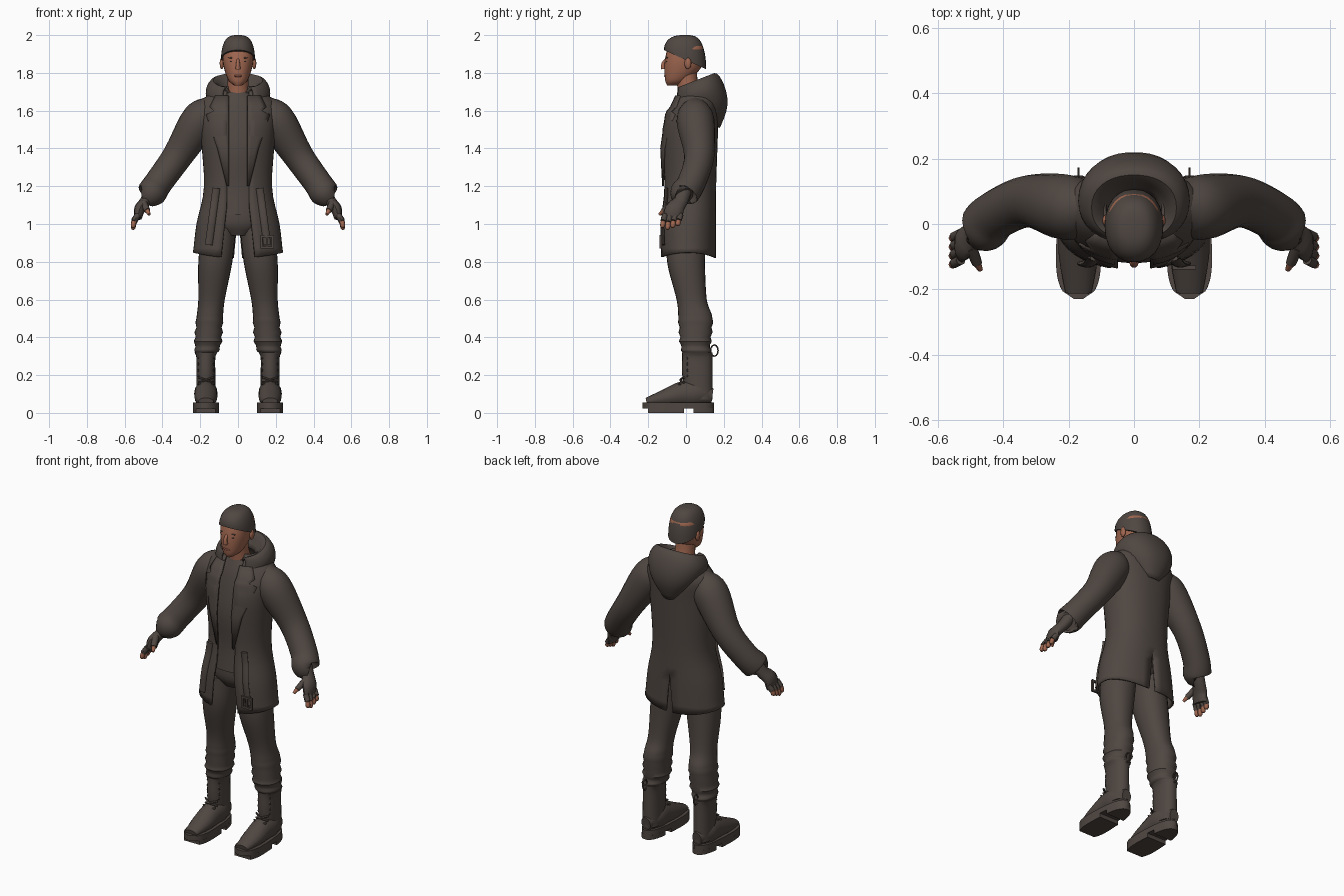
import bpy, bmesh, math
from mathutils import Vector

cube = bpy.data.objects.get("Cube")
if cube:
    bpy.data.objects.remove(cube, do_unlink=True)


def material(name, red, green, blue):
    mat = bpy.data.materials.new(name)
    mat.use_nodes = True
    mat.diffuse_color = (red, green, blue, 1)
    shader = mat.node_tree.nodes["Principled BSDF"]
    shader.inputs["Base Color"].default_value = (red, green, blue, 1)
    return mat


CLOTH = material("dark brown cloth", .078, .062, .053)
SKIN = material("tan skin", .35, .135, .08)
LIPS = material("muted lips", .27, .09, .06)
ROUNDNESS = 2.2


def finish(name, bm, mat, mirror=False, thickness=0, closed=True):
    """Turn a bmesh into a smooth shaded object, optionally mirrored."""
    if closed:
        bmesh.ops.recalc_face_normals(bm, faces=bm.faces)
    mesh = bpy.data.meshes.new(name)
    bm.to_mesh(mesh)
    bm.free()
    mesh.materials.append(mat)
    part = bpy.data.objects.new(name, mesh)
    bpy.context.collection.objects.link(part)
    if mirror:
        part.modifiers.new("mirror", 'MIRROR').use_mirror_merge = False
    if thickness:
        part.modifiers.new("thickness", 'SOLIDIFY').thickness = thickness
    bpy.ops.object.select_all(action='DESELECT')
    part.select_set(True)
    bpy.context.view_layer.objects.active = part
    bpy.ops.object.shade_smooth_by_angle(angle=math.radians(45))


def smooth(keys, steps):
    """Pass a smooth curve through key rows of any length."""
    keys = [Vector(key) for key in keys]
    ends = [keys[0] * 2 - keys[1], *keys, keys[-1] * 2 - keys[-2]]
    rows = []
    for before, start, end, after in zip(ends, ends[1:], ends[2:], ends[3:]):
        for step in range(steps):
            t = step / steps
            ease = t * t * (3 - 2 * t)
            leave, arrive = (end - before) / 2, (after - start) / 2
            rows.append(start * (1 - ease) + end * ease
                        + leave * t * (1 - t) ** 2 - arrive * t * t * (1 - t))
    return rows + [keys[-1]]


def bridge(rows, closed):
    """Join rows of points with quads, capping the ends of closed rows."""
    bm = bmesh.new()
    verts = [[bm.verts.new(point) for point in row] for row in rows]
    count = len(verts[0])
    for low, high in zip(verts, verts[1:]):
        for j in range(count if closed else count - 1):
            k = (j + 1) % count
            bm.faces.new((low[j], low[k], high[k], high[j]))
    if closed:
        bm.faces.new(verts[0])
        bm.faces.new(verts[-1])
    return bm


def power(value, exponent):
    return math.copysign(abs(value) ** exponent, value)


def loft(name, rings, mat, gap=None, slope=None, edit=None, steps=4, sides=24, **options):
    """Stack rounded rings given as height, y centre, x radius, y radius, x centre."""
    rows = []
    for z, cy, rx, ry, *cx in smooth(rings, steps):
        start = 0
        if gap:
            start = math.asin(min(gap(z) / rx, .5) ** (ROUNDNESS / 2))
        row = []
        for i in range(sides):
            t = start + 2 * (math.pi - start) * i / (sides - 1 if gap else sides)
            x = rx * power(math.sin(t), 2 / ROUNDNESS)
            y = -ry * power(math.cos(t), 2 / ROUNDNESS)
            row.append((sum(cx) + x, cy + y, z + (slope(z) * y if slope else 0)))
        rows.append(row)
    bm = bridge(rows, not gap)
    if edit:
        edit(bm)
    finish(name, bm, mat, closed=not gap, **options)


def tube(name, path, mat, ref=(0, 1, 0), sides=12, steps=3, mirror=True):
    """Sweep an ellipse along points given as x, y, z and one or two radii."""
    path = smooth(path, steps)
    points = [Vector(key[:3]) for key in path]
    rows = []
    for i, key in enumerate(path):
        tangent = points[min(i + 1, len(points) - 1)] - points[max(i - 1, 0)]
        side = tangent.cross(Vector(ref)).normalized()
        other = side.cross(tangent).normalized()
        angles = [math.tau * k / sides for k in range(sides)]
        rows.append([points[i] + side * key[3] * math.cos(a) + other * key[-1] * math.sin(a)
                     for a in angles])
    finish(name, bridge(rows, True), mat, mirror)


def solid(name, kind, centre, size, mat, mirror=False):
    """Box or ball with half sizes."""
    bm = bmesh.new()
    if kind == "box":
        bmesh.ops.create_cube(bm, size=2)
    else:
        bmesh.ops.create_uvsphere(bm, u_segments=16, v_segments=10, radius=1)
    bmesh.ops.scale(bm, vec=size, verts=bm.verts)
    bmesh.ops.translate(bm, vec=centre, verts=bm.verts)
    finish(name, bm, mat, mirror)


# Coat shell, open at the front, with a vent at the back
COAT = [(.83, .01, .24, .15), (1, .01, .22, .15), (1.2, .02, .18, .14), (1.5, .02, .2, .15),
        (1.64, .05, .2, .12), (1.73, .05, .09, .07)]


def coat_front(x, z):
    """Point on the front surface of the coat."""
    rows = smooth(COAT, 8)
    ring = min(rows, key=lambda row: abs(row[0] - z))
    bulge = 1 - min(abs(x / ring[2]), 1) ** ROUNDNESS
    return Vector((x, ring[1] - ring[3] * bulge ** (1 / ROUNDNESS), z))


def shape_hem(bm):
    vent = []
    for face in bm.faces:
        middle = face.calc_center_median()
        if abs(middle.x) < .005 and middle.y > 0 and middle.z < 1.06:
            vent.append(face)
    for vert in {v for face in vent for v in face.verts}:
        vert.co.x *= 4 * (1.06 - vert.co.z)
    bmesh.ops.delete(bm, geom=vent, context='FACES')
    for vert in bm.verts:
        if vert.co.z < .84:
            vert.co.z += vert.co.x ** 2 / 2 - .01


loft("coat", COAT, CLOTH, gap=lambda z: .06 + max(0, 1.1 - z) / 9, edit=shape_hem,
     sides=36, thickness=.01)

# Notched lapels lying on the coat
lapel_rows = []
for z, outer in [(1.2, .06), (1.4, .11), (1.58, .17), (1.6, .13), (1.62, .15), (1.68, .12)]:
    lapel_rows.append([coat_front(.05 + (outer - .05) * i / 4, z) + Vector((0, -.01, 0))
                       for i in range(5)])
finish("lapels", bridge(lapel_rows, False), CLOTH, mirror=True, thickness=.008, closed=False)

# Hood folded around the neck and down the back, higher behind
loft("hood", [(1.53, .11, .06, .07), (1.63, .08, .15, .14), (1.71, .07, .17, .13),
              (1.76, .05, .13, .1), (1.7, .04, .07, .06)],
     CLOTH, gap=lambda z: .08, slope=lambda z: 3 * (z - 1.63), sides=30, thickness=.01)

# Shirt and trousers
loft("shirt", [(1.05, 0, .15, .12), (1.2, .01, .15, .12), (1.4, .01, .16, .13),
               (1.6, .03, .15, .11), (1.7, .02, .06, .06)], CLOTH)
loft("trouser_hips", [(.94, 0, .07, .08), (1, 0, .15, .11), (1.1, 0, .15, .11)], CLOTH)
legs = smooth([(.31, .06, .05, .07, .17), (.36, .05, .07, .08, .16), (.5, .05, .07, .09, .15),
               (.6, .03, .07, .08, .14), (.8, 0, .09, .1, .12), (.98, 0, .09, .1, .1)], 6)
for ring in legs:
    if ring[0] < .48:  # creases where the cloth bunches over the boots
        ring[2] += .005 * math.sin(120 * ring[0])
        ring[3] += .005 * math.sin(120 * ring[0])
loft("trouser_legs", legs, CLOTH, steps=1, mirror=True)

# Sleeves with a thick cuff
tube("sleeves", [(.13, .05, 1.63, .06), (.2, .05, 1.55, .1), (.32, .07, 1.36, .08),
                 (.42, .03, 1.22, .075), (.46, -.01, 1.16, .077), (.47, -.01, 1.15, .05)],
     CLOTH, sides=20, steps=5)

# Fingerless gloves with bare fingertips and thumbs
tube("gloves", [(.44, 0, 1.2, .04, .04), (.49, -.03, 1.12, .03, .04),
                (.52, -.06, 1.08, .03, .05), (.53, -.07, 1.03, .02, .05)], CLOTH)
for number in range(4):
    y = -.11 + .027 * number
    length = .08 - .01 * abs(number - 1)
    knuckle = Vector((.53, y, 1.05))
    middle = knuckle + Vector((.02, -.01, -length / 2))
    tip = knuckle + Vector((.027, -.016, -length))
    tube(f"glove_finger_{number + 1}", [(*knuckle, .016), (*middle, .016)], CLOTH, sides=8)
    tube(f"fingertip_{number + 1}", [(*middle, .013), (*middle.lerp(tip, .7), .013), (*tip, .006)],
         SKIN, sides=8)
tube("glove_thumbs", [(.5, -.07, 1.11, .02), (.48, -.12, 1.07, .016)], CLOTH, sides=8)
tube("thumbs", [(.48, -.12, 1.07, .013), (.47, -.14, 1.05, .008)], SKIN, sides=8)

# Boot shafts and feet
loft("boot_shafts", [(.07, .07, .05, .07, .17), (.2, .06, .05, .08, .17), (.29, .06, .05, .08, .17),
                     (.32, .06, .06, .08, .17)], CLOTH, mirror=True)
tube("boot_feet", [(.17, .14, .09, .03, .04), (.17, .06, .1, .06, .07), (.17, -.01, .1, .06, .07),
                   (.17, -.1, .08, .06, .05), (.17, -.21, .06, .04, .02)],
     CLOTH, ref=(0, 0, 1), sides=16)


def sole(name, front, back, low, high):
    """Flat slab cut from a foot outline that narrows to the heel."""
    right, left = [], []
    for i in range(17):
        y = front + (back - front) * i / 16
        end = abs(y + .04) / .19
        width = (.065 - y / 20) * (1 - end ** 3) ** .4
        right.append((.17 + width, y))
        left.insert(0, (.17 - width, y))
    rows = [[(x, y, z) for x, y in right + left] for z in (low, high)]
    finish(name, bridge(rows, True), CLOTH, mirror=True)


sole("boot_welts", -.229, .149, .024, .056)
sole("boot_treads", -.2, -.01, 0, .026)
sole("boot_heels", .04, .149, 0, .026)

# Laces crossing up the boot front, and a loop behind
for row in range(5):
    z = .14 + .034 * row
    y = -.05 + .02 * min(row, 2)
    for side in (-1, 1):
        ends = [(.17 + .04 * side * k, y + .02 * k * k, z + .014 * k, .006) for k in (-1, 0, 1)]
        tube("boot_laces", ends, CLOTH, ref=(0, 0, 1), sides=6)
loop = []
for k in range(13):
    a = math.tau * k / 12
    loop.append((.17, .15 + .02 * math.sin(a), .33 - .03 * math.cos(a), .004))
tube("boot_loops", loop, CLOTH, ref=(1, 0, 0), sides=6, steps=1)

# Hanging belt straps, with a buckle on the left one
for side, name in ((1, "left_strap"), (-1, "right_strap")):
    spine = []
    for k in range(6):
        point = coat_front(side * (.115 + .008 * k), 1.19 - .06 * k)
        spine.append((point.x, point.y - .012, point.z, .02, .009))
    tube(name, spine, CLOTH, mirror=False)
buckle = coat_front(.154, .905) + Vector((0, -.024, 0))
for side in (-1, 1):
    solid("buckle_upright", "box", buckle + Vector((.03 * side, 0, 0)), (.006, .006, .036), CLOTH)
    solid("buckle_bar", "box", buckle + Vector((0, 0, .03 * side)), (.03, .006, .006), CLOTH)
solid("buckle_prong", "box", buckle, (.005, .006, .03), CLOTH)

# Neck, head, ears and short hair
tube("neck", [(0, .03, 1.64, .07), (0, .01, 1.73, .056), (0, 0, 1.82, .056)],
     SKIN, sides=20, mirror=False)
loft("head", [(1.733, -.07, .02, .03), (1.76, -.05, .05, .06), (1.82, -.02, .073, .095),
              (1.88, -.01, .082, .1), (1.94, 0, .078, .09), (1.98, 0, .03, .04)], SKIN)
dome = []
for k in range(9):
    a = math.pi * k / 17
    spread = math.cos(a) ** .6
    dome.append((1.87 + .13 * math.sin(a), -.005, .09 * spread, .112 * spread))
loft("hair", dome, CLOTH, slope=lambda z: 3.5 * (z - 2), steps=2)
solid("ears", "ball", (.086, .01, 1.85), (.011, .018, .03), SKIN, mirror=True)

# Facial features
tube("nose", [(0, -.1, 1.875, .008), (0, -.12, 1.85, .01), (0, -.12, 1.82, .014)],
     SKIN, sides=10, mirror=False)
solid("eyes", "ball", (.032, -.1, 1.86), (.012, .006, .004), CLOTH, mirror=True)
solid("eyebrows", "ball", (.034, -.1, 1.88), (.018, .006, .003), CLOTH, mirror=True)
solid("mouth", "ball", (0, -.11, 1.784), (.023, .006, .006), LIPS)
